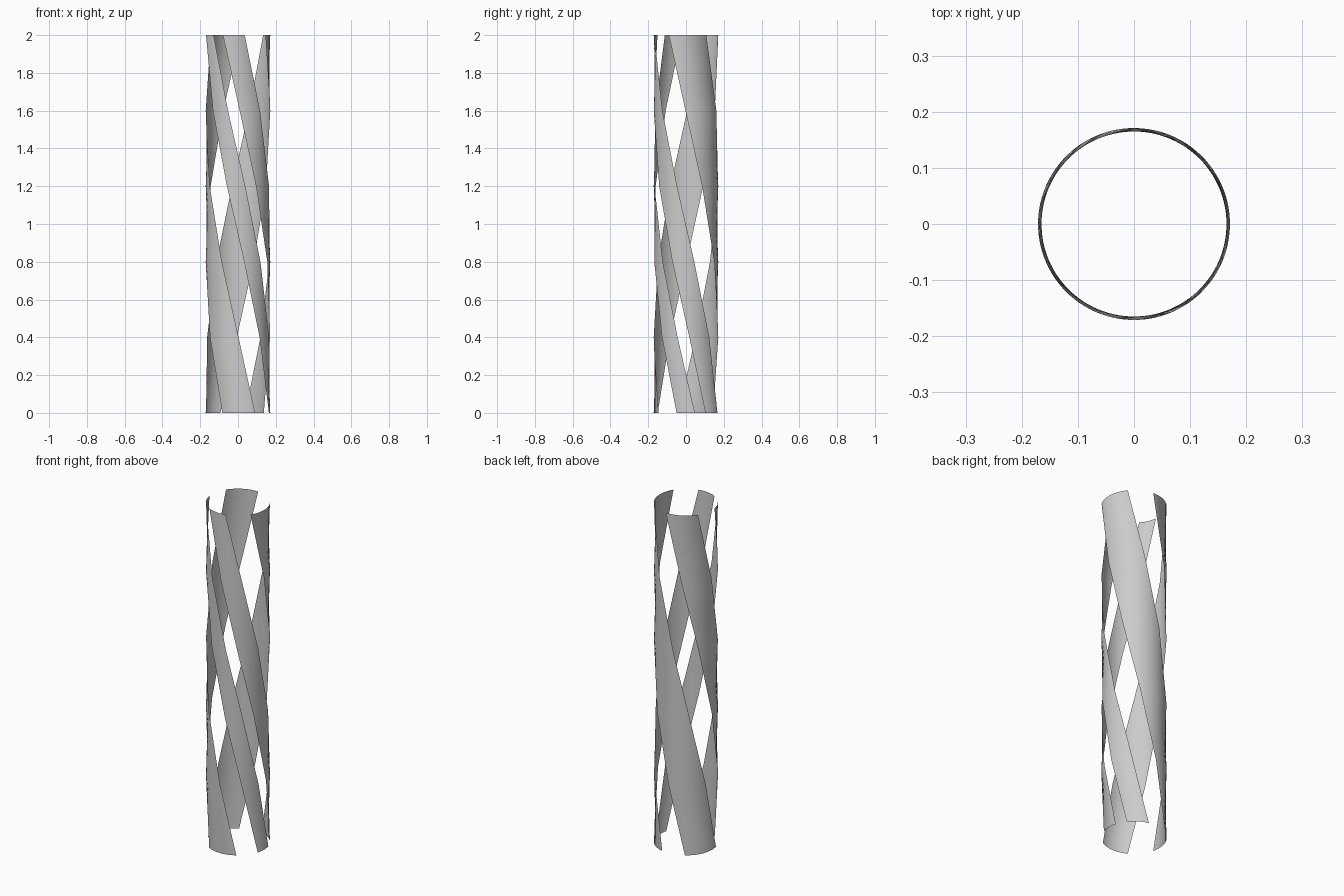
import bpy
import bmesh
from math import sin, cos, radians

cube = bpy.data.objects.get("Cube")
if cube:
    bpy.data.objects.remove(cube, do_unlink=True)

RADIUS, HEIGHT = 0.171, 2.0
TWIST = 155          # degrees each band turns from top to bottom
ROWS = 5             # coarse steps along the height

grey = bpy.data.materials.new("plain grey")
grey.use_nodes = True
colour = (0.6, 0.6, 0.6, 1)
grey.diffuse_color = colour
grey.node_tree.nodes["Principled BSDF"].inputs["Base Color"].default_value = colour


def helical_band(name, start, end):
    """Thin band wound round the tube; angles are measured at its top, from the front."""
    bm = bmesh.new()
    columns = max(8, round((end - start) / 4))
    grid = []
    for r in range(ROWS + 1):
        t = r / ROWS
        row = []
        for c in range(columns + 1):
            a = radians(start + (end - start) * c / columns + TWIST * (1 - t))
            row.append(bm.verts.new((RADIUS * sin(a), -RADIUS * cos(a), HEIGHT * t)))
        grid.append(row)
    for low, high in zip(grid, grid[1:]):
        for c in range(columns):
            face = bm.faces.new((low[c], low[c + 1], high[c + 1], high[c]))
            face.smooth = True
    mesh = bpy.data.meshes.new(name)
    bm.to_mesh(mesh)
    bm.free()
    mesh.materials.append(grey)
    bpy.context.collection.objects.link(bpy.data.objects.new(name, mesh))


# Four bands of different widths with open gaps between them
helical_band("narrow_band", -82, -49)
helical_band("medium_band", -28, 12)
helical_band("widest_band", 58, 129)
helical_band("wide_band", 176, 237)
